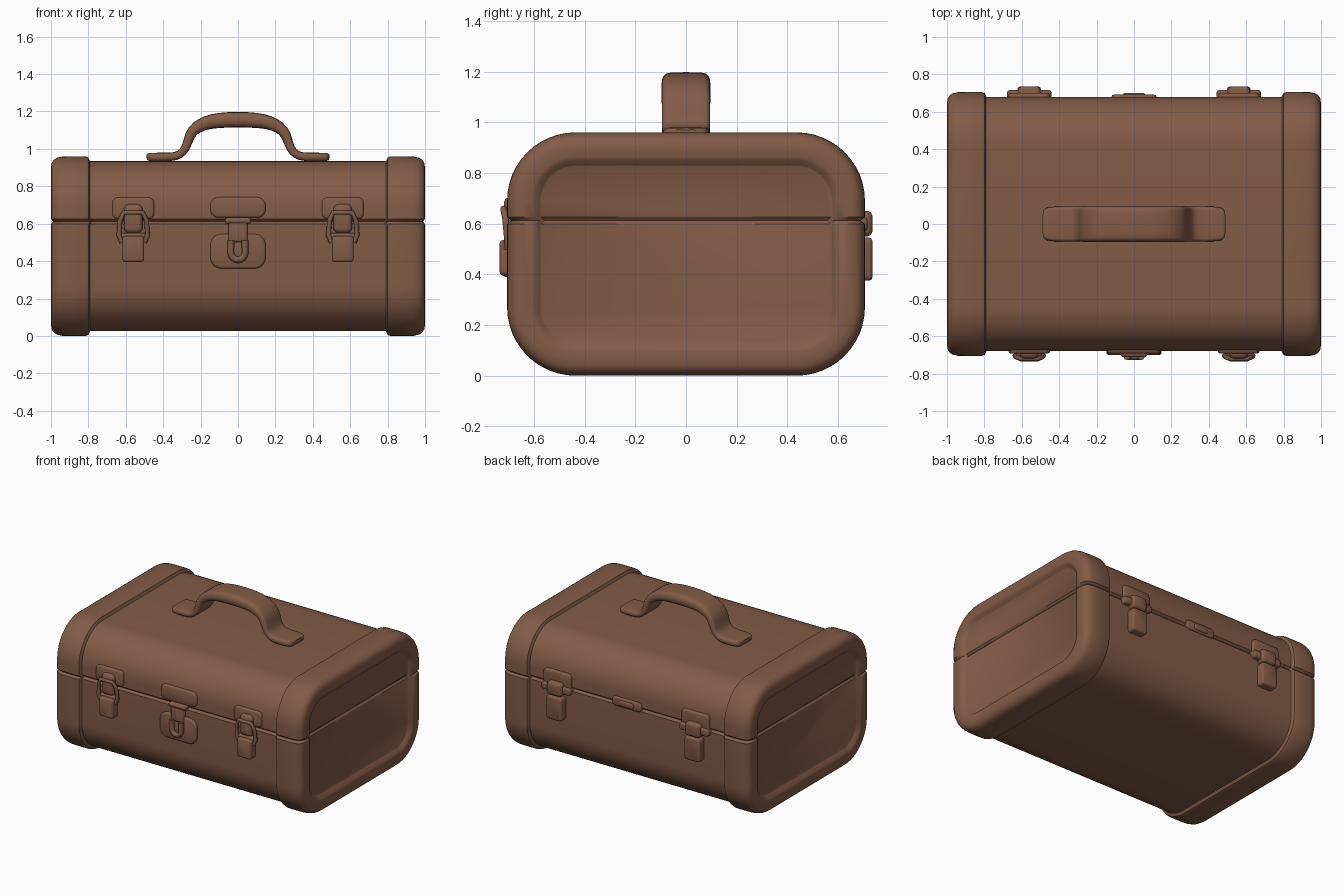
import bpy, bmesh, math
from mathutils import Vector

if "Cube" in bpy.data.objects:
    bpy.data.objects.remove(bpy.data.objects["Cube"])

brown = bpy.data.materials.new("brown_leather")
brown.diffuse_color = (0.225, 0.104, 0.064, 1)
brown.use_nodes = True
brown.node_tree.nodes["Principled BSDF"].inputs["Base Color"].default_value = brown.diffuse_color
SEAM = 0.612


def finish(name, bm, angle=35, subsurf=0):
    bmesh.ops.recalc_face_normals(bm, faces=bm.faces)
    me = bpy.data.meshes.new(name)
    bm.to_mesh(me)
    bm.free()
    ob = bpy.data.objects.new(name, me)
    bpy.context.collection.objects.link(ob)
    me.materials.append(brown)
    if subsurf:
        ob.modifiers.new("smooth", 'SUBSURF').levels = subsurf
        ob.modifiers["smooth"].render_levels = subsurf
    bpy.ops.object.select_all(action='DESELECT')
    ob.select_set(True)
    bpy.context.view_layer.objects.active = ob
    bpy.ops.object.shade_smooth_by_angle(angle=math.radians(angle))
    return ob


def rounded_rect(u0, u1, z0, z1, r, seg):
    r = max(r, 0.004)
    pts = []
    for k, (u, z) in enumerate([(u1 - r, z1 - r), (u0 + r, z1 - r), (u0 + r, z0 + r), (u1 - r, z0 + r)]):
        for i in range(seg + 1):
            a = math.pi / 2 * (k + i / seg)
            pts.append((u + r * math.cos(a), z + r * math.sin(a)))
    return pts


def skin(bm, rings):
    loops = [[bm.verts.new(p) for p in ring] for ring in rings]
    n = len(loops[0])
    for a, b in zip(loops, loops[1:]):
        for i in range(n):
            bm.faces.new((a[i], a[(i + 1) % n], b[(i + 1) % n], b[i]))
    bm.faces.new(loops[0])
    bm.faces.new(loops[-1])


# case halves: one lofted box with raised end caps and recessed end panels, split at the seam
END = [(0.974, 0.135), (0.978, 0.128), (0.995, 0.112), (1.0, 0.095), (1.0, 0.06), (0.996, 0.035),
       (0.985, 0.018), (0.968, 0.007), (0.94, 0.001), (0.90, 0.0), (0.815, 0.0), (0.80, 0.006), (0.79, 0.026)]
STATIONS = [(-x, d) for x, d in END] + END[::-1]


def case_half(name, top):
    bm = bmesh.new()
    rings = []
    for x, d in STATIONS:
        ring = rounded_rect(-0.706 + d, 0.706 - d, d, 0.96 - d, 0.27 - d, 12)
        rings.append([(x, y, z) for y, z in ring])
    skin(bm, rings)
    s = 1 if top else -1
    for z in (SEAM + s * 0.014, SEAM):
        bmesh.ops.bisect_plane(bm, geom=bm.verts[:] + bm.edges[:] + bm.faces[:], plane_co=(0, 0, z),
                               plane_no=(0, 0, 1), clear_inner=top and z == SEAM,
                               clear_outer=not top and z == SEAM)
    rim = [v for v in bm.verts if abs(v.co.z - SEAM) < 1e-4]
    for v in rim:
        v.co.x *= 0.988
        v.co.y *= 0.976
    bmesh.ops.holes_fill(bm, edges=[e for e in bm.edges if e.is_boundary])
    finish(name, bm)


case_half("lid", True)
case_half("base", False)

# carrying handle: rounded section swept along an arch, ending in flat feet
HALF = [(0.0, 1.157, 0.084, 0.096), (0.10, 1.154, 0.082, 0.096), (0.17, 1.142, 0.075, 0.096),
        (0.225, 1.115, 0.066, 0.096), (0.256, 1.08, 0.056, 0.096), (0.270, 1.03, 0.048, 0.095),
        (0.291, 0.983, 0.046, 0.094), (0.33, 0.958, 0.046, 0.094), (0.39, 0.957, 0.046, 0.094),
        (0.455, 0.957, 0.045, 0.092), (0.478, 0.957, 0.042, 0.082), (0.49, 0.956, 0.034, 0.062)]
path = [(-x, z, t, w) for x, z, t, w in HALF[:0:-1]] + HALF
rings = []
for i, (x, z, t, w) in enumerate(path):
    a, b = path[max(i - 1, 0)], path[min(i + 1, len(path) - 1)]
    tangent = Vector((b[0] - a[0], 0, b[1] - a[1])).normalized()
    normal = Vector((-tangent.z, 0, tangent.x))
    ring = rounded_rect(-w, w, -t / 2, t / 2, t * 0.42, 3)
    rings.append([Vector((x, 0, z)) + Vector((0, u, 0)) + normal * h for u, h in ring])
bm = bmesh.new()
skin(bm, rings)
finish("handle", bm, 50, 1)


def plate(name, side, x, w, z0, z1, out, r=0.03, soft=0.012):
    """Rounded plate on the front (side=-1) or back (side=1), reaching y = out."""
    bm = bmesh.new()
    rings = []
    for y, d in [(0.66, 0), (out - soft, 0), (out - soft * 0.3, soft * 0.3), (out, soft)]:
        ring = rounded_rect(x - w + d, x + w - d, z0 + d, z1 - d, r - d, 5)
        rings.append([(u, side * y, z) for u, z in ring])
    skin(bm, rings)
    finish(name, bm, 50)


def wire(name, pts, radius):
    cu = bpy.data.curves.new(name, 'CURVE')
    cu.dimensions = '3D'
    cu.bevel_depth = radius
    cu.bevel_resolution = 2
    cu.use_fill_caps = True
    sp = cu.splines.new('POLY')
    sp.points.add(len(pts) - 1)
    for p, co in zip(sp.points, pts):
        p.co = (*co, 1)
    cu.materials.append(brown)
    ob = bpy.data.objects.new(name, cu)
    bpy.context.collection.objects.link(ob)
    bpy.ops.object.select_all(action='DESELECT')
    ob.select_set(True)
    bpy.context.view_layer.objects.active = ob
    bpy.ops.object.convert(target='MESH')
    bpy.ops.object.shade_smooth_by_angle(angle=math.radians(50))


# draw latches, two on the front and two on the back
for x in (-0.56, 0.56):
    # front: plate, hook, wire bail and lever
    plate("front_latch_plate", -1, x, 0.112, 0.625, 0.74, 0.692, 0.03)
    plate("front_latch_hook", -1, x, 0.05, 0.55, 0.705, 0.718, 0.03, 0.02)
    plate("front_latch_pivot", -1, x, 0.07, 0.50, 0.55, 0.708, 0.015)
    plate("front_latch_lever", -1, x, 0.058, 0.395, 0.535, 0.735, 0.018)
    wire("front_latch_bail", [(x - 0.06, -0.705, 0.50), (x - 0.077, -0.705, 0.54), (x - 0.07, -0.712, 0.62),
                              (x - 0.05, -0.72, 0.66), (x + 0.05, -0.72, 0.66), (x + 0.07, -0.712, 0.62),
                              (x + 0.077, -0.705, 0.54), (x + 0.06, -0.705, 0.50)], 0.013)
    # back: plate, cross bar and lever
    plate("back_latch_plate", 1, x, 0.112, 0.59, 0.72, 0.70, 0.03)
    plate("back_latch_bar", 1, x, 0.118, 0.57, 0.625, 0.716, 0.02)
    plate("back_latch_hook", 1, x, 0.06, 0.55, 0.65, 0.735, 0.025, 0.018)
    plate("back_latch_lever", 1, x, 0.062, 0.375, 0.545, 0.735, 0.02)

# centre clasp on the front
plate("clasp_upper_plate", -1, 0, 0.148, 0.632, 0.742, 0.692, 0.045)
plate("clasp_lower_plate", -1, 0, 0.148, 0.36, 0.545, 0.70, 0.06)
plate("clasp_bar", -1, 0, 0.07, 0.60, 0.632, 0.712, 0.012)
plate("clasp_strap", -1, 0, 0.052, 0.50, 0.62, 0.708, 0.015)
loop = [(-0.038, -0.71, 0.51)]
loop += [(-0.038 * math.cos(a * math.pi / 8), -0.71, 0.445 - 0.038 * math.sin(a * math.pi / 8)) for a in range(9)]
loop += [(0.038, -0.71, 0.51)]
wire("clasp_loop", loop, 0.018)

# small centre plate on the back
plate("back_centre_plate", 1, 0, 0.12, 0.59, 0.66, 0.692, 0.03)
plate("back_centre_boss", 1, 0, 0.06, 0.60, 0.645, 0.70, 0.02)
